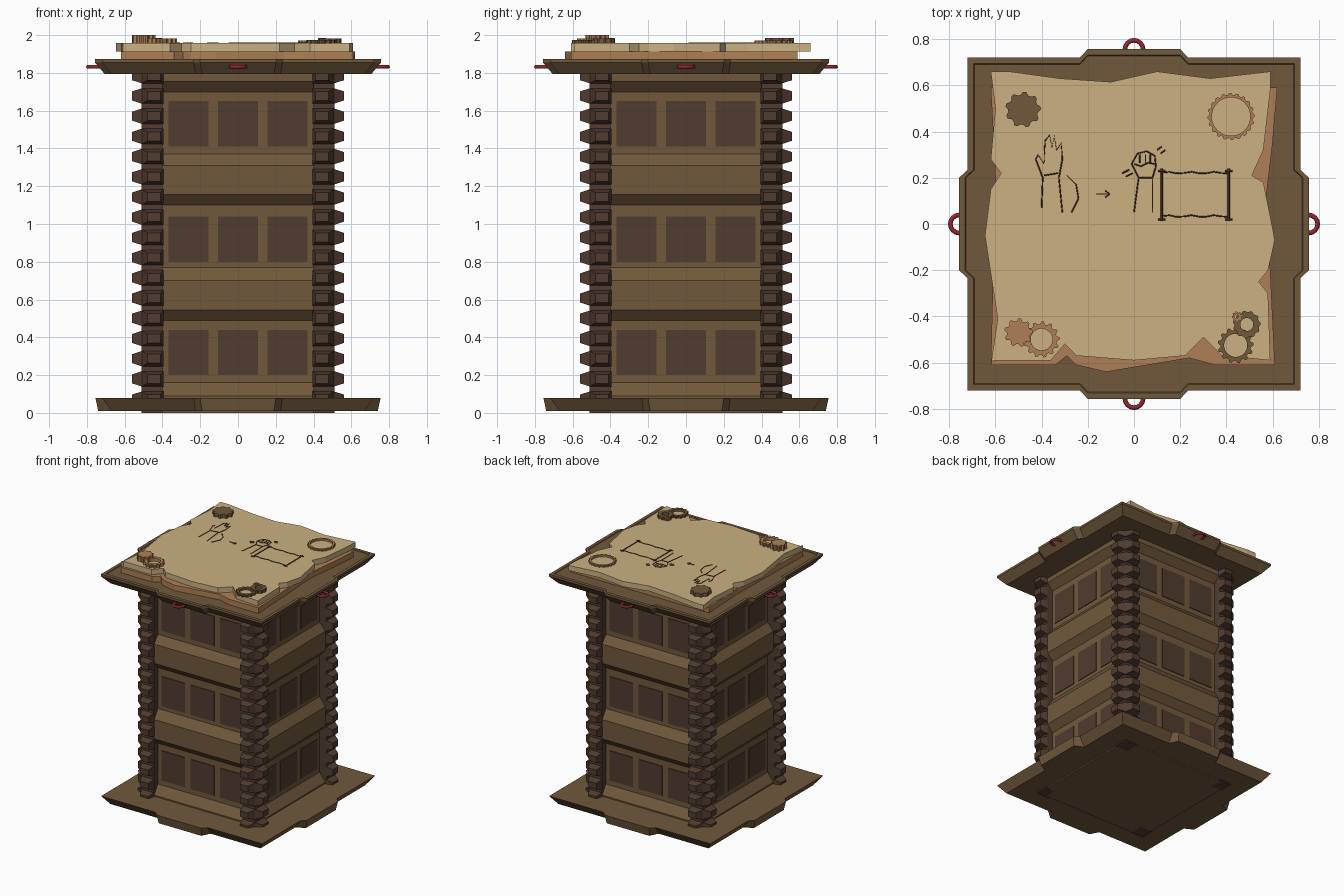
import bpy, bmesh
from math import sin, cos, pi
from mathutils import Matrix, Vector

if "Cube" in bpy.data.objects:
    bpy.data.objects.remove(bpy.data.objects["Cube"])


def material(name, r, g, b):
    colour = [((c / 255 + 0.055) / 1.055) ** 2.4 for c in (r, g, b)] + [1]
    mat = bpy.data.materials.new(name)
    mat.use_nodes = True
    mat.diffuse_color = colour
    mat.node_tree.nodes["Principled BSDF"].inputs["Base Color"].default_value = colour
    return mat


WOOD = material("brown wood", 113, 89, 60)
DARK = material("dark wood", 80, 60, 47)
PAPER = material("parchment", 204, 177, 130)
COPPER = material("copper brown", 175, 128, 86)
RED = material("red", 152, 38, 46)
INK = material("ink", 84, 45, 30)


def add_loft(bm, rings, closed=False):
    """Join rings of points with side faces; cap the ends, or close the loop."""
    rows = [[bm.verts.new(p) for p in ring] for ring in rings]
    n = len(rows[0])
    pairs = list(zip(rows, rows[1:])) + ([(rows[-1], rows[0])] if closed else [])
    for a, b in pairs:
        for i in range(n):
            j = (i + 1) % n
            bm.faces.new((a[i], a[j], b[j], b[i]))
    if not closed:
        bm.faces.new(rows[0])
        bm.faces.new(rows[-1])


def link(name, mesh, mat=None):
    if mat:
        mesh.materials.clear()
        mesh.materials.append(mat)
    obj = bpy.data.objects.new(name, mesh)
    bpy.context.scene.collection.objects.link(obj)
    return obj


def finish(name, bm, mat):
    bmesh.ops.recalc_face_normals(bm, faces=bm.faces)
    mesh = bpy.data.meshes.new(name)
    bm.to_mesh(mesh)
    bm.free()
    return link(name, mesh, mat)


def loft(name, rings, mat, closed=False):
    bm = bmesh.new()
    add_loft(bm, rings, closed)
    return finish(name, bm, mat)


def rect(x0, x1, y0, y1, z):
    return [(x0, y0, z), (x1, y0, z), (x1, y1, z), (x0, y1, z)]


def square(h, z):
    return rect(-h, h, -h, h, z)


def turned(mesh, name, mat):
    """Repeat a mesh on the other three sides."""
    for k, side in enumerate(("left", "back", "right"), 1):
        link(f"{name}_{side}", mesh).rotation_euler.z = k * pi / 2


def tube(name, paths, radius, mat, z):
    curve = bpy.data.curves.new(name, "CURVE")
    curve.dimensions = "3D"
    curve.bevel_depth = radius
    curve.bevel_resolution = 1
    curve.use_fill_caps = True
    for path in paths:
        spline = curve.splines.new("POLY")
        spline.points.add(len(path) - 1)
        for point, (x, y) in zip(spline.points, path):
            point.co = (x, y, z, 1)
    temp = link(name + "_path", curve)
    graph = bpy.context.evaluated_depsgraph_get()
    mesh = bpy.data.meshes.new_from_object(temp.evaluated_get(graph))
    bpy.data.objects.remove(temp)
    return link(name, mesh, mat)


# Base and lid: square slabs with a bulge in the middle of each side
def slab_ring(h, b, z, w=0.2):
    side = [(b, -w), (b, w), (h, w + 0.035), (h, h), (w + 0.035, h)]
    ring = []
    for k in range(4):
        turn = Matrix.Rotation(k * pi / 2, 3, "Z")
        ring += [turn @ Vector((x, y, z)) for x, y in side]
    return ring


loft("base", [slab_ring(0.67, 0.74, 0.01, 0.19), slab_ring(0.72, 0.755, 0.08)], WOOD)
loft("lid", [slab_ring(0.67, 0.705, 1.793, 0.19), slab_ring(0.72, 0.757, 1.855),
             slab_ring(0.72, 0.757, 1.873), slab_ring(0.695, 0.732, 1.874),
             slab_ring(0.69, 0.727, 1.869)], WOOD)

# Core: three recessed stages between projecting bands
OUT, IN = 0.5, 0.45
core = [square(OUT, 0), square(OUT, 0.09)]
for z in (0.16, 0.77, 1.37):
    core += [square(IN, z), square(IN, z + 0.33), square(OUT, z + 0.385)]
    core.append(square(OUT, min(z + 0.54, 1.8)))
loft("tower_core", core, WOOD)

# Dark window panels
bm = bmesh.new()
for z in (0.2, 0.8, 1.41):
    for x in (-0.262, 0, 0.262):
        add_loft(bm, [rect(x - 0.105, x + 0.105, -IN - 0.005, -IN + 0.01, h)
                      for h in (z, z + 0.24)])
panels = finish("window_panels_front", bm, DARK)
turned(panels.data, "window_panels", DARK)

# Corner columns with teeth on both outer faces
bm = bmesh.new()
add_loft(bm, [rect(0.4, 0.51, -0.51, -0.4, z) for z in (0, 1.82)])
for k in range(17):
    z = 0.073 + 0.107 * k
    rings = []
    for out, lo, hi, half in ((0.505, 0.395, 0.512, 0.042), (0.56, 0.41, 0.48, 0.024)):
        rings.append([(out, lo, z - half), (out, hi, z - half),
                      (out, hi, z + half), (out, lo, z + half)])
    add_loft(bm, [[(x, -y, h) for x, y, h in ring] for ring in rings])
    add_loft(bm, [[(y, -x, h) for x, y, h in ring] for ring in rings])
column = finish("corner_column_front", bm, DARK)
turned(column.data, "corner_column", DARK)

# Red pull loops
arc = [(0.039 * cos(pi * i / 8), -0.757 - 0.038 * sin(pi * i / 8)) for i in range(9)]
pull = tube("pull_loop_front", [[(0.039, -0.7)] + arc + [(-0.039, -0.7)]], 0.01, RED, 1.832)
turned(pull.data, "pull_loop", RED)

# Torn sheets on the lid
TOP = 1.957
under = [(-.62, -.61), (-.34, -.61), (-.29, -.57), (-.25, -.61), (-.12, -.64), (.24, -.58),
         (.35, -.61), (.61, -.61), (.59, -.2), (.57, .1), (.6, .35), (.62, .59), (-.62, .59),
         (-.6, .2)]
sheet = [(-.62, -.61), (-.61, -.59), (-.36, -.59), (-.3, -.52), (-.25, -.57), (0, -.59),
         (.22, -.57), (.3, -.49), (.38, -.57), (.59, -.59), (.58, -.3), (.54, -.25),
         (.58, -.2), (.61, -.07), (.56, .18), (.51, .21), (.56, .32), (.59, .58), (.59, .66),
         (.33, .63), (.1, .66), (-.1, .615), (-.32, .63), (-.54, .66), (-.62, .66),
         (-.6, .5), (-.62, .28), (-.575, .22), (-.62, .15), (-.645, -.05), (-.59, -.41)]
for name, outline, mat, z0, z1 in (("lower_sheet", under, COPPER, 1.865, 1.914),
                                   ("parchment_sheet", sheet, PAPER, 1.914, TOP)):
    loft(name, [[(x, y, z) for x, y in outline] for z in (z0, z1)], mat)


# Gears lying on the parchment
def gear(name, x, y, r, hole, teeth, z1, mat, depth=0.012):
    n = teeth * 4
    def ring(radius, z, cut=0):
        return [(x + (radius - cut * (i % 4 > 1)) * cos(2 * pi * i / n),
                 y + (radius - cut * (i % 4 > 1)) * sin(2 * pi * i / n), z) for i in range(n)]
    rings = [ring(r, TOP - 0.002, depth), ring(r, z1, depth)]
    if hole:
        rings += [ring(hole, z1), ring(hole, TOP - 0.002)]
    loft(name, rings, mat, closed=hole > 0)


gear("solid_gear_dark", -.48, .495, .077, 0, 9, 1.985, WOOD)
gear("wide_ring_gear", .42, .465, .102, .083, 20, 1.972, COPPER, 0.008)
gear("solid_gear_copper", -.5, -.47, .062, 0, 9, 2.0, COPPER)
gear("ring_gear_copper", -.4, -.5, .078, .047, 13, 1.982, COPPER)
gear("ring_gear_dark", .44, -.525, .078, .05, 13, 1.975, WOOD)
gear("small_gear_dark", .488, -.435, .06, .028, 11, 1.982, WOOD, 0.006)
gear("tiny_gear_copper", .445, -.4, .022, .01, 8, 1.986, COPPER, 0.005)

# Ink drawings: raised hand, arrows, fist and scroll
hand = [[(-.4, .07), (-.395, .2), (-.425, .28), (-.415, .3), (-.39, .26), (-.385, .36),
         (-.365, .385), (-.355, .33), (-.345, .38), (-.335, .32), (-.315, .35), (-.31, .28),
         (-.325, .2), (-.31, .05)],
        [(-.39, .21), (-.33, .22)]]
arrows = [[(-.29, .21), (-.25, .17), (-.24, .11), (-.27, .05)],
          [(-.165, .13), (-.105, .13)], [(-.125, .145), (-.105, .13), (-.125, .115)]]
fist = [[(0, .05), (.02, .2), (-.01, .26), (.015, .305), (.055, .315), (.09, .295),
         (.095, .25), (.08, .2), (.08, .05)],
        [(.02, .2), (.08, .2)], [(0, .26), (.03, .25), (.06, .265), (.09, .26)]]
fist += [[(x, .3), (x, .265)] for x in (.025, .05, .07)]
fist += [[(.1 + d, .32 - d), (.12 + d, .335 - d)] for d in (0, .015)]
fist += [[(-.05 + d, .22 - d), (-.02 + d, .235 - d)] for d in (0, .015)]
scroll = [[(.12 + .0322 * i, y + .004 * sin(2 * i)) for i in range(10)] for y in (.222, .034)]
rods = [[(x, .24), (x, .012)] for x in (.12, .41)]
rods += [[(x - .016, y), (x + .016, y)] for x in (.12, .41) for y in (.23, .02)]
for name, paths, radius in (("hand_drawing", hand, .003), ("arrow_drawing", arrows, .003),
                            ("fist_drawing", fist, .003), ("scroll_drawing", scroll, .003),
                            ("scroll_rods", rods, .0045)):
    tube(name, paths, radius, INK, TOP + .001)
